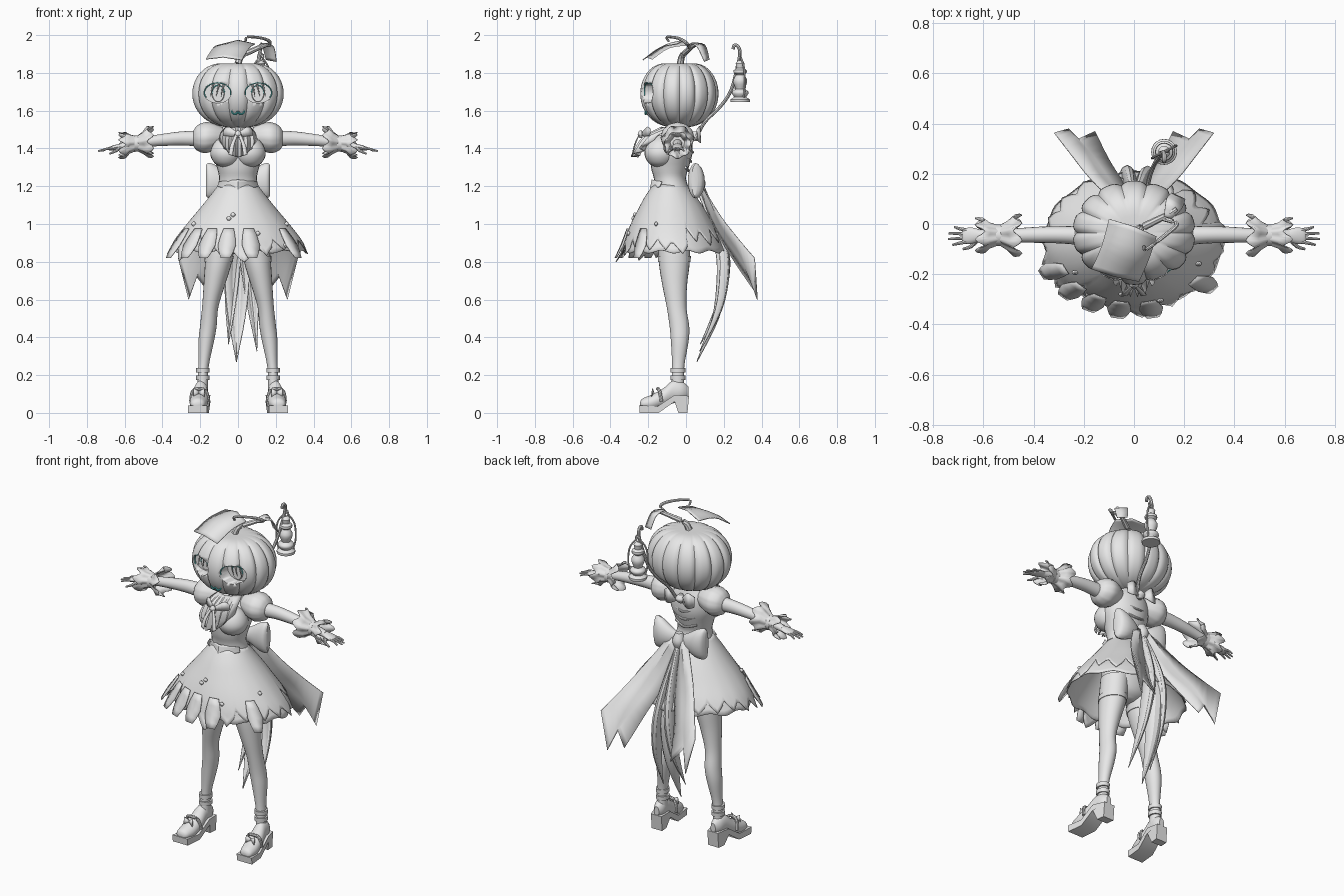
import bpy, bmesh, math, random
from mathutils import Vector

random.seed(4)
TAU = math.tau


def material(name, rgb):
    m = bpy.data.materials.new(name)
    m.diffuse_color = (*rgb, 1)
    return m


GREY = material("plain grey", (0.8, 0.8, 0.8))
TEAL = material("teal", (0.1, 0.55, 0.55))


def spline(rows, n):
    """Catmull-Rom through tuples, n steps per span."""
    rows = [Vector(r) for r in rows]
    p = [rows[0]] + rows + [rows[-1]]
    out = []
    for i in range(1, len(p) - 2):
        a, b, c, d = p[i - 1:i + 3]
        for k in range(n):
            t = k / n
            out.append(b + (c - a) * (t / 2) + (a * 2 - b * 5 + c * 4 - d) * (t * t / 2)
                       + (b * 3 - a - c * 3 + d) * (t ** 3 / 2))
    return out + [rows[-1]]


def grid(name, rows, closed=False, caps=False, mirror=False, thick=0, mat=GREY, angle=40):
    """Mesh from rows of points, optionally wrapped, capped, mirrored and thickened."""
    bm = bmesh.new()
    vs = [[bm.verts.new(p) for p in r] for r in rows]
    n = len(rows[0])
    for r, s in zip(vs, vs[1:]):
        for j in range(n if closed else n - 1):
            k = (j + 1) % n
            bm.faces.new((r[j], r[k], s[k], s[j]))
    if caps:
        bm.faces.new(vs[0])
        bm.faces.new(vs[-1])
    bmesh.ops.recalc_face_normals(bm, faces=bm.faces[:])
    me = bpy.data.meshes.new(name)
    bm.to_mesh(me)
    bm.free()
    me.materials.append(mat)
    ob = bpy.data.objects.new(name, me)
    bpy.context.collection.objects.link(ob)
    bpy.ops.object.select_all(action='DESELECT')
    bpy.context.view_layer.objects.active = ob
    ob.select_set(True)
    bpy.ops.object.shade_smooth_by_angle(angle=math.radians(angle))
    if thick:
        ob.modifiers.new("thickness", 'SOLIDIFY').thickness = thick
    if mirror:
        ob.modifiers.new("mirror", 'MIRROR')
    return ob


def loft(name, secs, axis='z', seg=24, n=4, ripple=None, caps=True, **kw):
    """Ellipse sections (x, y, z, a, b) set across the given axis."""
    rows = []
    for s in spline(secs, n):
        c, row = Vector(s[:3]), []
        for j in range(seg):
            t = TAU * j / seg
            f = ripple(t) if ripple else 1
            u, v = s[3] * f * math.cos(t), s[4] * f * math.sin(t)
            row.append(c + Vector({'z': (u, v, 0), 'x': (0, u, v), 'y': (u, 0, v)}[axis]))
        rows.append(row)
    return grid(name, rows, closed=True, caps=caps, **kw)


def tube(name, pts, r, seg=8, n=5, tip=1.0, **kw):
    path, rows = spline(pts, n), []
    for i, p in enumerate(path):
        t = (path[min(i + 1, len(path) - 1)] - path[max(i - 1, 0)]).normalized()
        ref = Vector((1, 0, 0)) if abs(t.x) < 0.8 else Vector((0, 0, 1))
        u = t.cross(ref).normalized()
        v = t.cross(u)
        q = r * (1 + (tip - 1) * i / (len(path) - 1))
        rows.append([p + (u * math.cos(TAU * j / seg) + v * math.sin(TAU * j / seg)) * q
                     for j in range(seg)])
    return grid(name, rows, closed=True, caps=True, **kw)


def cloth(name, rows, n=4, thick=0.005, **kw):
    """Sheet spline-interpolated along its rows; creases stay across it."""
    m = len(rows[0])
    flat = spline([[c for p in r for c in p] for r in rows], n)
    return grid(name, [[f[3 * i:3 * i + 3] for i in range(m)] for f in flat],
                thick=thick, angle=25, **kw)


# Pumpkin head with ribs and recessed eyes
head = loft("pumpkin_head", [
    (0, -.035, 1.69 + .18 * math.sin(p) - .02 * max(0, math.sin(p)) ** 12,
     max(.004, .245 * abs(math.cos(p)) ** .8), max(.004, .207 * abs(math.cos(p)) ** .8))
    for p in [math.pi * (i / 24 - .5) for i in range(25)]], seg=112, n=1,
    ripple=lambda t: 1 - .07 * (1 - abs(math.sin(7 * t))) ** 2)
for s in (-1, 1):
    cut = loft("eye_cutter", [(s * .108, -.32, 1.695, .072, .054),
                              (s * .108, -.15, 1.695, .072, .054)], 'y', 32, 1)
    cut.hide_render = True
    bpy.context.view_layer.objects.active = head
    b = head.modifiers.new("eye_hole", 'BOOLEAN')
    b.operation, b.solver, b.object = 'DIFFERENCE', 'EXACT', cut
    bpy.ops.object.modifier_apply(modifier=b.name)
    bpy.data.objects.remove(cut)


def face_y(x):
    return -.035 - .2 * math.sqrt(max(0, 1 - (x / .24) ** 2))


rim = [(.108 + .07 * math.cos(a), face_y(.108 + .07 * math.cos(a)) + .012, 1.695 + .052 * math.sin(a))
       for a in [-.5 + .3 * i for i in range(14)]]
tube("eye_rim", rim, .003, n=2, mirror=True, mat=TEAL)
loft("iris", [(.105, -.148, 1.69, .034, .045), (.105, -.158, 1.69, .03, .042)], 'y', n=1, mirror=True)
tube("iris_ring", [(.105 + .034 * math.cos(a), -.155, 1.69 + .045 * math.sin(a))
                   for a in [i * .6 for i in range(6)]], .003, n=2, mirror=True, mat=TEAL)
for i, x in enumerate((.075, .1, .13)):
    tube("eyelash", [(x, -.17, 1.74), (x + .008, -.175, 1.71), (x + .015, -.17, 1.675)], .006,
         tip=.2, mirror=True)
tube("mouth", [(0, -.214, 1.595), (.014, -.214, 1.581), (.028, -.21, 1.587), (.033, -.208, 1.6)],
     .005, mirror=True, mat=TEAL)
tube("lip", [(-.03, -.212, 1.602), (0, -.216, 1.6), (.03, -.212, 1.602)], .004)

# Stem, tendril and the two leaves on top
tube("stem", [(0, -.03, 1.85), (.02, -.02, 1.89), (.08, .01, 1.92), (.14, .04, 1.945), (.17, .06, 1.95)],
     .019, tip=.5)
tube("tendril", [(.12, .02, 1.935), (.17, 0, 1.96), (.13, -.04, 1.983), (.05, -.1, 1.99), (.04, -.09, 1.965)],
     .01, tip=.6)
cloth("large_leaf", [[(-.10, .02, 1.95), (0, -.01, 1.975), (.09, -.05, 1.955)],
                     [(-.13, -.09, 1.935), (-.04, -.11, 1.95), (.06, -.14, 1.935)],
                     [(-.17, -.18, 1.875), (-.08, -.21, 1.885), (.02, -.23, 1.87)]])
cloth("small_leaf", [[(.12, .03, 1.96), (.15, .02, 1.955)], [(.13, .1, 1.95), (.19, .06, 1.94)],
                     [(.15, .125, 1.87), (.205, .1, 1.86)]])

# Torso, bust and neck
loft("torso", [(0, -.07, 1.17, .115, .095), (0, -.085, 1.24, .1, .085), (0, -.085, 1.3, .112, .1),
               (0, -.075, 1.38, .135, .11), (0, -.05, 1.46, .12, .08), (0, -.04, 1.51, .07, .055),
               (0, -.035, 1.56, .045, .045)])
loft("bust", [(.062, -.135, z, r, r) for z, r in
              ((1.30, .02), (1.32, .06), (1.36, .083), (1.4, .08), (1.44, .055), (1.47, .01))], mirror=True)
cloth("waist_point", [[(-.1, -.13, 1.225), (0, -.182, 1.235), (.1, -.13, 1.225)],
                      [(-.11, -.14, 1.2), (0, -.195, 1.165), (.11, -.14, 1.2)]])

# Pleated collar frill, neck ribbon
frill = []
for z, y, w, amp in ((1.515, -.13, .07, .004), (1.46, -.22, .095, .012), (1.39, -.26, .1, .018),
                     (1.355, -.275, .085, .02)):
    frill.append([(w * u, y + .07 * u * u + amp * math.cos(i * math.pi),
                   z + .07 * u * u * (1.5 - z) / .15) for i in range(13) for u in [i / 6 - 1]])
cloth("collar_frill", frill)
cloth("neck_ribbon", [[(.005, -.235, 1.485), (.005, -.235, 1.465)], [(.05, -.205, 1.515), (.055, -.21, 1.465)],
                      [(.075, -.19, 1.5), (.08, -.195, 1.47)]], mirror=True)
cloth("neck_ribbon_tail", [[(.0, -.25, 1.475), (.015, -.25, 1.475)], [(.02, -.275, 1.42), (.04, -.272, 1.42)],
                           [(.028, -.288, 1.36), (.05, -.284, 1.37)]], mirror=True)
loft("neck_knot", [(0, -.24, 1.455, .006, .006), (0, -.242, 1.475, .018, .014), (0, -.24, 1.495, .006, .006)])

# Puff sleeves, arms, hourglass cuffs
loft("puff_sleeve", [(.08, -.045, 1.46, .05, .05), (.13, -.045, 1.46, .078, .072), (.175, -.045, 1.457, .088, .08),
                     (.215, -.045, 1.455, .07, .066), (.235, -.045, 1.453, .042, .042)], 'x', 32,
     ripple=lambda t: 1 + .02 * math.cos(12 * t), mirror=True)
loft("arm", [(.22, -.045, 1.453, .038, .041), (.3, -.043, 1.453, .034, .037), (.38, -.043, 1.447, .032, .033),
             (.47, -.045, 1.437, .028, .028), (.56, -.045, 1.422, .024, .024), (.62, -.045, 1.41, .022, .018)],
     'x', 16, mirror=True)
cuff = []
for x, z, r, tooth in ((.465, 1.437, .083, .018), (.5, 1.432, .058, .006), (.537, 1.427, .038, 0),
                       (.575, 1.425, .05, .004), (.612, 1.418, .07, .02)):
    s = -1 if x < .53 else 1
    cuff.append([(x + s * tooth * math.cos(7 * t), -.045 + r * math.cos(t) * (1 + .06 * math.sin(7 * t)),
                  z + r * math.sin(t) * (1 + .06 * math.sin(7 * t))) for t in [TAU * j / 42 for j in range(42)]])
grid("cuff", cuff, closed=True, thick=.005, mirror=True, angle=30)
loft("cuff_band", [(.525, -.045, 1.427, .043, .043), (.549, -.045, 1.425, .043, .043)], 'x', n=1, mirror=True)

# Hands
loft("palm", [(.6, -.045, 1.413, .018, .017), (.64, -.046, 1.407, .031, .015), (.675, -.048, 1.4, .031, .011),
              (.685, -.048, 1.398, .02, .006)], 'x', 12, mirror=True)
for y0, y1, x1 in ((-.025, -.012, .715), (-.04, -.037, .737), (-.055, -.06, .74), (-.07, -.083, .722)):
    tube("finger", [(.665, y0, 1.402), (.695, (y0 + y1) / 2, 1.398), (x1, y1, 1.386)], .0085, tip=.5, mirror=True)
tube("thumb", [(.63, -.07, 1.4), (.65, -.09, 1.385), (.68, -.1, 1.372)], .01, tip=.5, mirror=True)

# Skirt and jagged overskirt: z, x radius, y radius, y centre
PROFILE = spline([(1.21, .1, .085, -.085), (1.15, .145, .13, -.082), (1.08, .2, .172, -.077),
                  (1., .265, .213, -.075), (.92, .325, .25, -.068), (.86, .355, .268, -.063),
                  (.8, .39, .3, -.065)], 8)


def skirt_point(t, f, grow=1.0):
    k = min(f, 1) * (len(PROFILE) - 1)
    i = min(int(k), len(PROFILE) - 2)
    z, a, b, c = PROFILE[i].lerp(PROFILE[i + 1], k - i)
    return (a * grow * math.cos(t), c + b * grow * math.sin(t), z)


def skirt(name, hem, grow, cols):
    rows = [[skirt_point(TAU * j / cols, hem(j) * i / 12, 1 + grow * (1 + i / 12)) for j in range(cols)]
            for i in range(13)]
    grid(name, rows, closed=True, thick=.004, angle=25)


skirt("skirt", lambda j: .85 + .02 * math.cos(TAU * j / 8), 0, 96)
depth = [random.uniform(.68, .86) for _ in range(19)]
depth[13:16] = [.9, 1, .9]
depth[10:12] = [.93, .97]
depth[0] = depth[9] = .88
skirt("jagged_overskirt", lambda j: depth[j // 6] - .16 * abs(j % 6 - 3) / 3, .015, 114)
for t in (3.6, 3.95, 4.25, 4.55, 4.9, 5.6):  # loose patches
    cloth("skirt_patch", [[skirt_point(t + d * w, f, 1.05 + .05 * f) for d in (-1, 0, 1)]
                          for f, w in ((.55, .09), (.75, .13), (.93, .06))], n=2, thick=.004)
for t, f in ((4.6, .4), (4.52, .44), (5.05, .6), (5.9, .5), (5.5, .75), (3.7, .5)):  # buttons
    x, y, z = skirt_point(t, f, 1.045)
    loft("skirt_button", [(x, y, z - .012, .004, .003), (x, y, z, .013, .009), (x, y, z + .012, .004, .003)], seg=12)

# Hips, legs, stocking bands and ankle straps
loft("hips", [(0, -.065, .84, .04, .04), (0, -.065, .88, .12, .085), (0, -.065, .98, .155, .105),
              (0, -.07, 1.1, .13, .1), (0, -.08, 1.2, .095, .08)])
loft("leg", [(.085, -.062, .95, .075, .085), (.103, -.062, .8, .071, .082), (.125, -.06, .68, .057, .066),
             (.147, -.05, .56, .043, .052), (.157, -.035, .46, .044, .052), (.168, -.033, .38, .041, .047),
             (.18, -.04, .27, .029, .034), (.186, -.043, .2, .027, .032), (.187, -.045, .12, .028, .036)], mirror=True)
loft("stocking_band", [(.099, -.062, .83, .077, .088), (.103, -.062, .8, .075, .086)], n=1, mirror=True)
for z in (.185, .225):
    loft("ankle_strap", [(.186, -.043, z - .012, .035, .039), (.186, -.043, z + .012, .036, .04)], n=1, mirror=True)

# Heeled shoes
loft("shoe", [(.19 - .1 * y, y, z, a, b) for y, z, a, b in
              ((-.243, .045, .015, .012), (-.23, .048, .036, .028), (-.18, .055, .048, .042), (-.12, .08, .045, .05),
               (-.07, .11, .037, .06), (-.02, .115, .033, .05), (.012, .11, .016, .03))], 'y', mirror=True)
side = [(-.245, 0), (-.145, 0), (-.06, .06), (-.04, 0), (.008, 0), (.016, .09), (-.06, .095), (-.15, .035), (-.248, .04)]
grid("platform_sole", [[(.19 - .1 * y + w * (.7 if y > -.05 else 1), y, z) for y, z in side] for w in (-.05, .05)],
     closed=True, caps=True, mirror=True)
tube("shoe_strap", [(.155, -.13, .06), (.17, -.14, .115), (.205, -.15, .128), (.24, -.14, .115), (.25, -.13, .06)],
     .009, mirror=True)
for s in (-1, 1):
    cloth("shoe_bow", [[(.207, -.17, .115), (.207, -.165, .1)], [(.207 + s * .03, -.175, .13),
                       (.207 + s * .03, -.18, .085)]], n=1, mirror=True)

# Large back bow: loops and knot
loft("bow_loop", [(.01, .045, 1.215, .018, .03), (.06, .055, 1.22, .035, .055), (.115, .055, 1.225, .045, .085),
                  (.155, .05, 1.23, .038, .093), (.17, .045, 1.23, .015, .08)], 'x', 20, mirror=True, angle=30)
loft("bow_knot", [(0, .065, 1.165, .02, .02), (0, .068, 1.215, .036, .036), (0, .065, 1.265, .02, .02)])
# Spreading bow tails, folded
cloth("bow_tail", [[(.05, .06, 1.25), (.03, .09, 1.22), (.01, .08, 1.19), (.0, .07, 1.17)],
                   [(.17, .18, 1.05), (.13, .19, .99), (.09, .17, .98), (.04, .16, .97)],
                   [(.25, .28, .92), (.2, .3, .82), (.16, .27, .84), (.1, .26, .8)],
                   [(.315, .365, .82), (.26, .38, .6), (.22, .34, .72), (.155, .37, .64)]], mirror=True)


# Long hanging central tails, leaf shaped
def hanging(name, dx, dy, length, w):
    spine = ((.07, 1.2, .4), (.15, 1.02, .6), (.205, .85, .9), (.215, .7, 1), (.175, .5, .7), (.06, .27, .03))
    cloth(name, [[(dx * i / 3 + u * w * k, y + dy - .05 * k * u * u, 1.2 - (1.2 - z) * length) for u in (-1, -.4, 0, .4, 1)]
                 for i, (y, z, k) in enumerate(spine)])


hanging("long_tail", -.005, 0, 1, .065)
hanging("left_tail", -.03, .018, .9, .04)
hanging("right_tail", .06, .015, .94, .04)

# Small upper back bow holding the lantern pole
cloth("upper_bow", [[(.02, .06, 1.48), (.02, .065, 1.45)], [(.06, .075, 1.52), (.065, .08, 1.43)],
                    [(.1, .06, 1.5), (.1, .065, 1.44)]], mirror=True)
loft("upper_bow_knot", [(0, .05, 1.44, .012, .012), (0, .055, 1.465, .028, .024), (0, .05, 1.49, .012, .012)])
for i, z in enumerate((1.4, 1.35, 1.3)):
    tube("back_lacing", [(-.07, .01 - i * .006, z), (0, .036 - i * .01, z - .02), (.07, .01 - i * .006, z)], .007)
tube("lantern_pole", [(.02, .05, 1.45), (.045, .1, 1.54), (.06, .18, 1.62), (.08, .235, 1.7), (.1, .265, 1.8),
                      (.115, .285, 1.9), (.12, .275, 1.94), (.12, .255, 1.945), (.12, .25, 1.925)], .009)

# Lantern
loft("lantern", [(.12, .287, z, r, r) for z, r in
                 ((1.645, .05), (1.66, .051), (1.672, .032), (1.69, .044), (1.705, .04), (1.715, .024), (1.74, .034),
                  (1.765, .036), (1.79, .022), (1.8, .034), (1.815, .034), (1.825, .02), (1.85, .024), (1.865, .01))],
     seg=20, n=2)
for s in (-1, 1):
    tube("lantern_frame", [(.12 + s * .035, .287 + s * .02, 1.67), (.12 + s * .048, .287 + s * .025, 1.74),
                           (.12 + s * .04, .287 + s * .02, 1.83), (.12, .287, 1.89)], .005)
tube("lantern_ring", [(.12 + .016 * math.cos(a), .287, 1.885 + .02 * math.sin(a))
                      for a in [TAU * i / 10 for i in range(11)]], .004, n=1)
